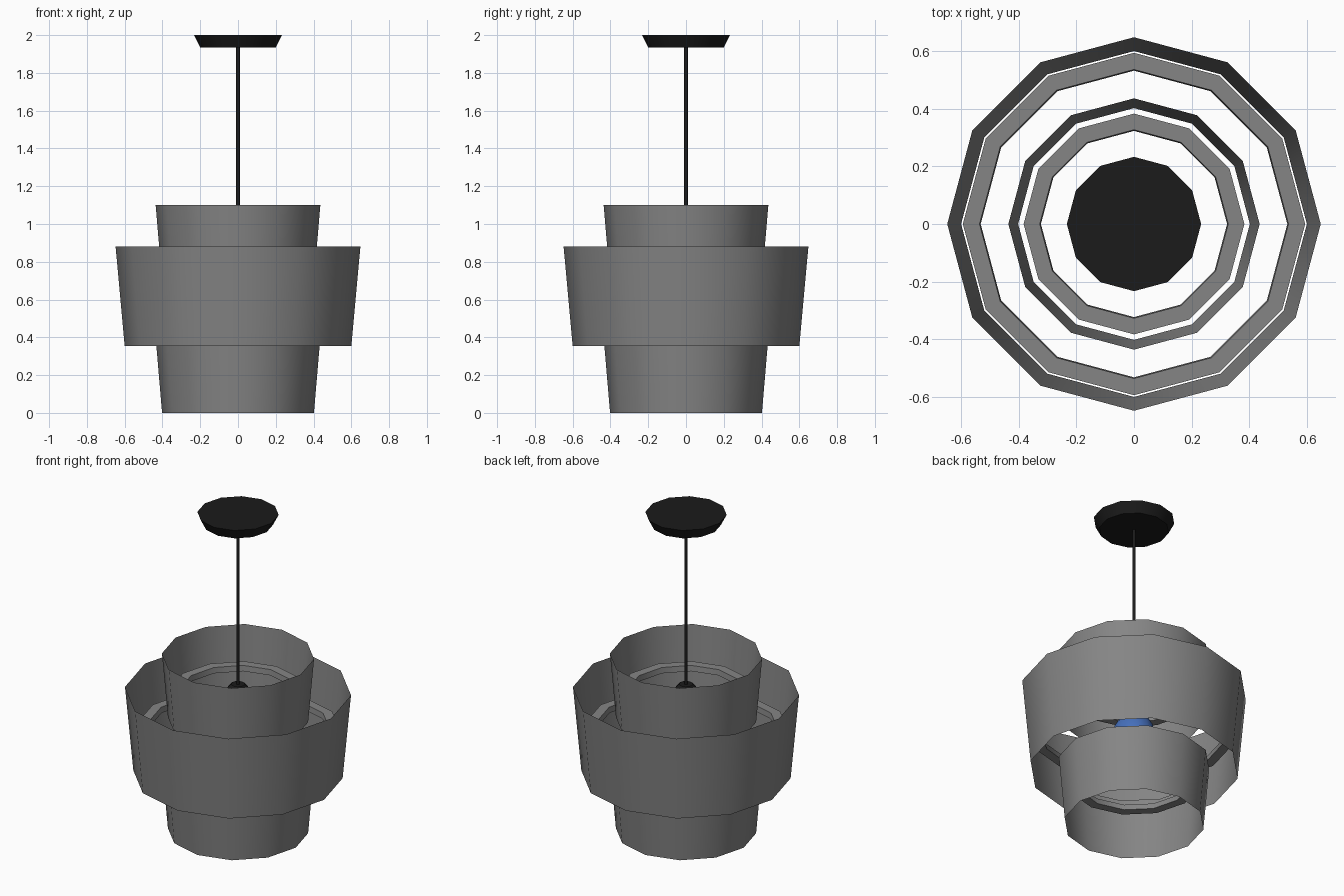
import bpy, bmesh, math

if "Cube" in bpy.data.objects:
    bpy.data.objects.remove(bpy.data.objects["Cube"])

SIDES = 12


def lathe(name, profile, color, closed=False):
    """Revolve (radius, z) points around the z axis; radius 0 makes a pole."""
    bm = bmesh.new()
    rows = []
    for r, z in profile:
        if r == 0:
            rows.append([bm.verts.new((0, 0, z))] * SIDES)
        else:
            rows.append([bm.verts.new((r * math.cos(a), r * math.sin(a), z))
                         for a in (2 * math.pi * i / SIDES for i in range(SIDES))])
    pairs = list(zip(rows, rows[1:]))
    if closed:
        pairs.append((rows[-1], rows[0]))
    for lo, hi in pairs:
        for i in range(SIDES):
            j = (i + 1) % SIDES
            bm.faces.new(dict.fromkeys((lo[i], lo[j], hi[j], hi[i])))
    bmesh.ops.recalc_face_normals(bm, faces=bm.faces)
    mesh = bpy.data.meshes.new(name)
    bm.to_mesh(mesh)
    bm.free()
    obj = bpy.data.objects.new(name, mesh)
    bpy.context.collection.objects.link(obj)
    mesh.materials.append(color)
    bpy.ops.object.select_all(action='DESELECT')
    bpy.context.view_layer.objects.active = obj
    obj.select_set(True)
    bpy.ops.object.shade_smooth_by_angle(angle=math.radians(40))
    return obj


def material(name, rgb):
    mat = bpy.data.materials.new(name)
    mat.diffuse_color = (*rgb, 1)
    mat.use_nodes = True
    mat.node_tree.nodes["Principled BSDF"].inputs["Base Color"].default_value = mat.diffuse_color
    return mat


black = material("black", (0.011, 0.011, 0.011))
grey = material("dark_grey", (0.235, 0.235, 0.235))
blue = material("blue", (0.06, 0.16, 0.5))

# Three open, slightly flared shades
lathe("lower_shade", [(0.402, 0.0), (0.436, 0.40)], grey)
lathe("outer_shade", [(0.60, 0.355), (0.648, 0.88)], grey)
lathe("upper_shade", [(0.402, 0.70), (0.436, 1.10)], grey)

# Flat rings inside the shades, bore slightly narrower at the bottom
for name, r_in, r_out, z in (("lower_ring", 0.323, 0.383, 0.275),
                             ("outer_ring", 0.532, 0.594, 0.60),
                             ("upper_ring", 0.323, 0.383, 0.855)):
    lathe(name, [(r_in, z), (r_out - 0.004, z), (r_out, z + 0.035), (r_in + 0.004, z + 0.035)],
          grey, closed=True)

# Ceiling canopy and hanging rod
lathe("ceiling_canopy", [(0, 1.935), (0.2, 1.935), (0.233, 2.0), (0, 2.0)], black)
lathe("hanging_rod", [(0, 0.90), (0.01, 0.90), (0.01, 1.94), (0, 1.94)], black)

# Socket and bulb
lathe("bulb_socket", [(0, 0.77), (0.062, 0.77), (0.062, 0.90), (0.04, 0.925), (0, 0.925)], black)
lathe("light_bulb", [(0, 0.42), (0.07, 0.44), (0.115, 0.49), (0.13, 0.56), (0.112, 0.635),
                     (0.075, 0.70), (0.055, 0.775), (0, 0.775)], blue)
